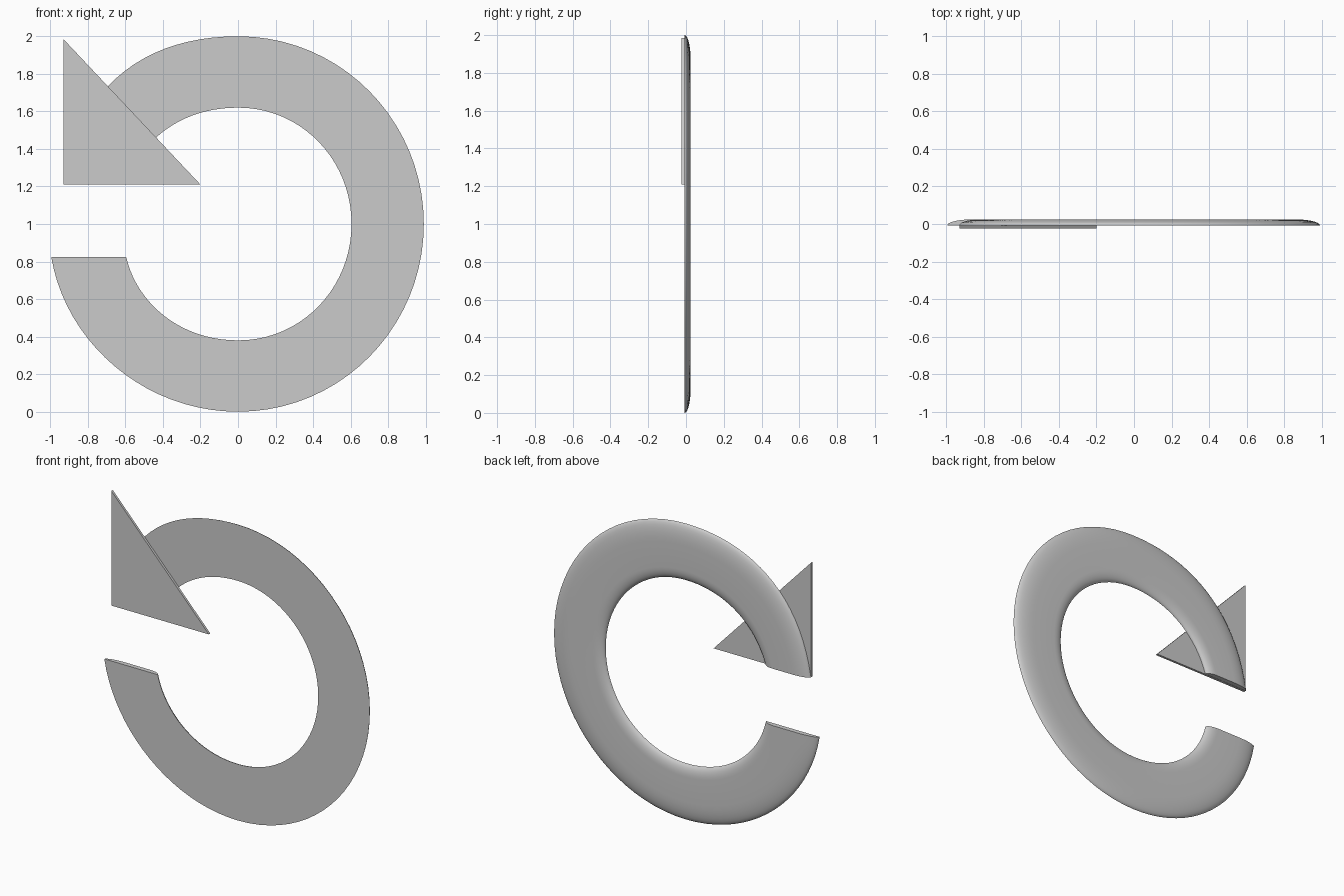
import bpy, bmesh, math
from mathutils import Vector
from mathutils.geometry import interpolate_bezier

if "Cube" in bpy.data.objects:
    bpy.data.objects.remove(bpy.data.objects["Cube"])

FRONT, BACK = -0.007, 0.025


def edge_curve(segments, steps=20):
    """Sample joined cubic segments given as (start, handle, handle, end)."""
    pts = []
    for seg in segments:
        p = interpolate_bezier(*[Vector((x, 0, z)) for x, z in seg], steps + 1)
        pts += p if not pts else p[1:]
    return pts


def make_object(name, bm):
    bmesh.ops.recalc_face_normals(bm, faces=bm.faces)
    mesh = bpy.data.meshes.new(name)
    bm.to_mesh(mesh)
    bm.free()
    ob = bpy.data.objects.new(name, mesh)
    bpy.context.collection.objects.link(ob)
    bpy.ops.object.select_all(action='DESELECT')
    ob.select_set(True)
    bpy.context.view_layer.objects.active = ob
    bpy.ops.object.shade_smooth_by_angle(angle=math.radians(40))
    return ob


# Outer and inner outlines of the open ring, from arrow end to tail end
outer = edge_curve([
    ((-0.93, 1.21), (-0.84, 1.77), (-0.46, 2.0), (0, 2.0)),
    ((0, 2.0), (0.55, 2.0), (0.99, 1.55), (0.99, 1.0)),
    ((0.99, 1.0), (0.99, 0.45), (0.55, 0), (0, 0)),
    ((0, 0), (-0.5, 0), (-0.92, 0.37), (-0.995, 0.825))])
inner = edge_curve([
    ((-0.595, 1.21), (-0.52, 1.45), (-0.3, 1.62), (0, 1.62)),
    ((0, 1.62), (0.34, 1.62), (0.605, 1.34), (0.605, 1.0)),
    ((0.605, 1.0), (0.605, 0.66), (0.34, 0.38), (0, 0.38)),
    ((0, 0.38), (-0.31, 0.38), (-0.54, 0.58), (-0.596, 0.825))])

# Cross-section: flat front, back rounded over at both rims (fraction across, y)
N = 7
angles = [i * math.pi / 2 / N for i in range(N + 1)]
H = BACK - FRONT
section = [(0.35 * (1 - math.cos(a)), FRONT + H * math.sin(a)) for a in angles]
section += [(1 - 0.2 * (1 - math.cos(a)), FRONT + H * math.sin(a)) for a in reversed(angles)]

# Ring body lofted between the outlines, capped at both ends
bm = bmesh.new()
rings = []
for o, i in zip(outer, inner):
    rings.append([bm.verts.new(o.lerp(i, f) + Vector((0, y, 0))) for f, y in section])
for a, b in zip(rings, rings[1:]):
    for k in range(len(section)):
        n = (k + 1) % len(section)
        bm.faces.new((a[k], a[n], b[n], b[k]))
bm.faces.new(rings[0])
bm.faces.new(rings[-1])
make_object("ring_arc", bm)

# Triangular arrow head plate in front of the ring end
bm = bmesh.new()
tri = bm.faces.new([bm.verts.new((x, -0.025, z))
                    for x, z in ((-0.93, 1.21), (-0.2, 1.21), (-0.93, 1.985))])
ext = bmesh.ops.extrude_face_region(bm, geom=[tri])
bmesh.ops.translate(bm, vec=(0, 0.016, 0),
                    verts=[v for v in ext["geom"] if isinstance(v, bmesh.types.BMVert)])
make_object("arrow_head", bm)
